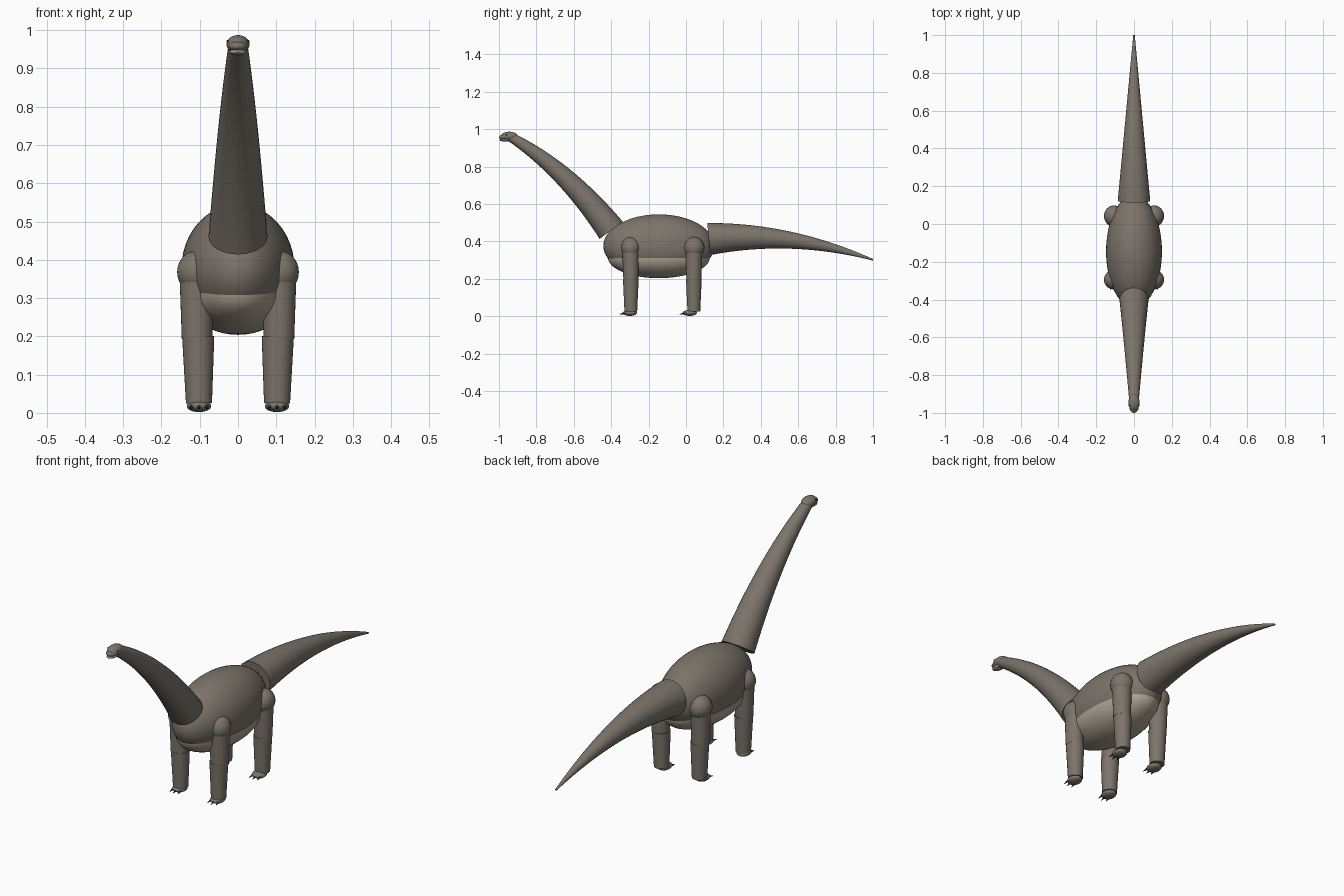
import bpy, bmesh, math
from mathutils import Vector

if "Cube" in bpy.data.objects:
    bpy.data.objects.remove(bpy.data.objects["Cube"])


def material(name, rgb):
    m = bpy.data.materials.new(name)
    m.diffuse_color = (*rgb, 1)
    m.use_nodes = True
    m.node_tree.nodes["Principled BSDF"].inputs["Base Color"].default_value = m.diffuse_color
    return m


SKIN = material("skin", (0.20, 0.175, 0.145))
BELLY = material("belly_skin", (0.40, 0.355, 0.28))
DARK = material("dark_horn", (0.03, 0.028, 0.025))


def finish(bm, name, mat):
    bmesh.ops.recalc_face_normals(bm, faces=bm.faces)
    me = bpy.data.meshes.new(name)
    bm.to_mesh(me)
    bm.free()
    ob = bpy.data.objects.new(name, me)
    bpy.context.collection.objects.link(ob)
    me.materials.append(mat)
    bpy.ops.object.select_all(action='DESELECT')
    ob.select_set(True)
    bpy.context.view_layer.objects.active = ob
    bpy.ops.object.shade_smooth_by_angle(angle=math.radians(40))
    return ob


def ellipsoid(name, centre, radii, mat=SKIN, cut_z=None, seg=32):
    """Ellipsoid, optionally keeping only the capped part below cut_z."""
    bm = bmesh.new()
    bmesh.ops.create_uvsphere(bm, u_segments=seg, v_segments=seg // 2, radius=1)
    bmesh.ops.scale(bm, vec=radii, verts=bm.verts)
    bmesh.ops.translate(bm, vec=centre, verts=bm.verts)
    if cut_z is not None:
        bmesh.ops.bisect_plane(bm, geom=bm.verts[:] + bm.edges[:] + bm.faces[:],
                               plane_co=(0, 0, cut_z), plane_no=(0, 0, 1), clear_outer=True)
        bmesh.ops.holes_fill(bm, edges=[e for e in bm.edges if e.is_boundary])
    return finish(bm, name, mat)


def tube(name, points, radii, mat=SKIN, steps=1, seg=32):
    """Tapered tube along a line (2 points) or quadratic curve (3 points)."""
    p = [Vector(q) for q in points]
    if len(p) == 2:
        p.insert(1, (p[0] + p[1]) / 2)
    bm = bmesh.new()
    rings = []
    for i in range(steps + 1):
        t = i / steps
        c = p[0] * (1 - t) ** 2 + p[1] * 2 * t * (1 - t) + p[2] * t * t
        d = ((p[1] - p[0]) * (1 - t) + (p[2] - p[1]) * t).normalized()
        u = (Vector((1, 0, 0)) - d * d.x).normalized()
        v = d.cross(u)
        r = radii[0] * (1 - t) + radii[1] * t
        rings.append([bm.verts.new(c + r * (u * math.cos(a) + v * math.sin(a)))
                      for a in (2 * math.pi * k / seg for k in range(seg))])
    for a, b in zip(rings, rings[1:]):
        for k in range(seg):
            j = (k + 1) % seg
            bm.faces.new((a[k], a[j], b[j], b[k]))
    bm.faces.new(rings[0])
    bm.faces.new(rings[-1])
    return finish(bm, name, mat)


# Torso and pale underside
ellipsoid("body", (0, -0.145, 0.376), (0.148, 0.297, 0.169), seg=48)
ellipsoid("belly", (0, -0.145, 0.313), (0.14, 0.272, 0.109), BELLY, cut_z=0.313, seg=48)

# Neck and tail
tube("neck", [(0, -0.40, 0.46), (0, -0.645, 0.79), (0, -0.94, 0.96)], (0.077, 0.025), steps=20)
tube("tail", [(0, 0.122, 0.413), (0, 0.56, 0.455), (0, 1.0, 0.302)], (0.086, 0.004), steps=24)

# Head
ellipsoid("skull", (0, -0.945, 0.963), (0.03, 0.045, 0.024))
ellipsoid("snout", (0, -0.967, 0.958), (0.025, 0.033, 0.015))
ellipsoid("jaw", (0, -0.962, 0.943), (0.022, 0.036, 0.009), BELLY)

for side, s in (("left", 1), ("right", -1)):
    ellipsoid(side + "_eye", (s * 0.026, -0.96, 0.971), (0.004, 0.004, 0.004), DARK, seg=12)
    # Legs: joint ball, thigh, shin, foot, claws
    for end, y, r, fy in (("front", -0.295, 0.051, -0.30), ("hind", 0.042, 0.056, 0.02)):
        n = f"{side}_{end}_"
        ellipsoid(n + "joint", (s * 0.107, y, 0.368), (0.052, r, 0.056))
        tube(n + "thigh", [(s * 0.107, y, 0.37), (s * 0.107, y, 0.195)], (0.046, 0.040))
        tube(n + "shin", [(s * 0.104, y, 0.20), (s * 0.102, y, 0.025)], (0.042, 0.034))
        ellipsoid(n + "foot", (s * 0.102, fy, 0.018), (0.032, 0.038, 0.016))
        for i in (-1, 0, 1):
            x = s * 0.102 + i * 0.019
            yc = fy - 0.030 + abs(i) * 0.006
            tube(f"{n}claw_{i + 2}", [(x, yc, 0.017), (x + i * 0.004, yc - 0.025, 0.011)],
                 (0.006, 0.0006), DARK, seg=10)
